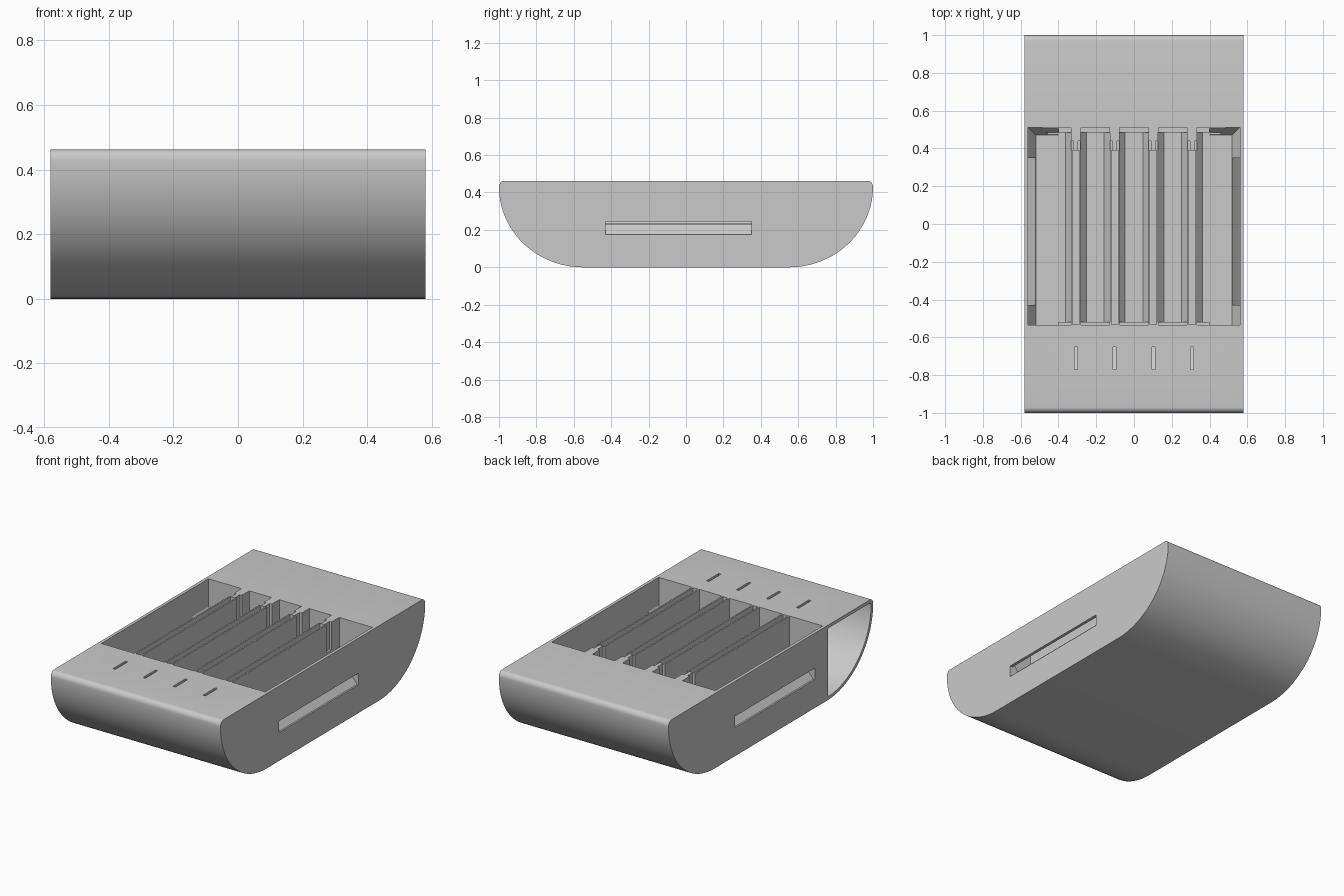
import bpy, bmesh, math

cube = bpy.data.objects.get("Cube")
if cube:
    bpy.data.objects.remove(cube, do_unlink=True)

HALF_W, TOP, FLOOR, ABOVE = 0.58, 0.4625, 0.23, 0.5
ARC_Y, ARC_Z, LIP = 0.55, 0.43, 0.03
SHADE = (0.59, 0.59, 0.59, 1)

grey = bpy.data.materials.new("plain grey")
grey.use_nodes = True
grey.diffuse_color = SHADE
grey.node_tree.nodes["Principled BSDF"].inputs["Base Color"].default_value = SHADE


def make(name, bm):
    bmesh.ops.recalc_face_normals(bm, faces=bm.faces)
    mesh = bpy.data.meshes.new(name)
    bm.to_mesh(mesh)
    bm.free()
    mesh.materials.append(grey)
    ob = bpy.data.objects.new(name, mesh)
    bpy.context.collection.objects.link(ob)
    return ob


def extrude_profile(name, points, x0, x1):
    bm = bmesh.new()
    face = bm.faces.new([bm.verts.new((x0, y, z)) for y, z in points])
    moved = bmesh.ops.extrude_face_region(bm, geom=[face])["geom"]
    verts = [v for v in moved if isinstance(v, bmesh.types.BMVert)]
    bmesh.ops.translate(bm, verts=verts, vec=(x1 - x0, 0, 0))
    return make(name, bm)


def stack(name, *layers):
    """Block lofted through rectangles, each given as (z, x0, x1, y0, y1)."""
    bm = bmesh.new()
    rings = [[bm.verts.new((x, y, z)) for x, y in ((x0, y0), (x1, y0), (x1, y1), (x0, y1))]
             for z, x0, x1, y0, y1 in layers]
    bm.faces.new(rings[0])
    bm.faces.new(rings[-1])
    for low, high in zip(rings, rings[1:]):
        for i in range(4):
            j = (i + 1) % 4
            bm.faces.new((low[i], low[j], high[j], high[i]))
    return make(name, bm)


def block(name, x0, x1, y0, y1, z0, z1):
    return stack(name, (z0, x0, x1, y0, y1), (z1, x0, x1, y0, y1))


def flip(side, z, x0, x1, y0, y1):
    return (z, x0, x1, y0, y1) if side > 0 else (z, -x1, -x0, y0, y1)


def end_curve(inset, steps=28):
    """Half of the side outline, from the flat base up to the rounded top lip."""
    pts = []
    for i in range(steps + 1):
        a = math.pi / 2 * i / steps
        pts.append((ARC_Y + (0.45 - inset) * math.sin(a), ARC_Z - (ARC_Z - inset) * math.cos(a)))
    for i in range(1, 9):
        a = math.pi / 2 * i / 8
        pts.append((1 - inset - LIP * (1 - math.cos(a)),
                    ARC_Z + (TOP - inset - ARC_Z) * math.sin(a)))
    return pts


# Boat-shaped housing
half = end_curve(0)
body = extrude_profile("housing", half + [(-y, z) for y, z in reversed(half)], -HALF_W, HALF_W)
cutters = []

# Hollow front end, open on one side
hollow = [(-y, z) for y, z in end_curve(0.02)]
hollow = [(-0.56, 0.02)] + hollow[1:] + [(-0.56, TOP - 0.02)]
cutters.append(extrude_profile("front_hollow", hollow, -0.62, 0.56))

# Five bays with chamfered floors, pinching the dividers near the back
for i in range(-2, 3):
    c = i * 0.205
    cutters.append(stack("bay", (FLOOR + 0.005, c - 0.047, c + 0.047, -0.52, 0.485),
                         (FLOOR + 0.04, c - 0.077, c + 0.077, -0.52, 0.485),
                         (ABOVE, c - 0.077, c + 0.077, -0.52, 0.485)))
    cutters.append(block("bay_rim", c - 0.076, c + 0.076, -0.535, 0.512, FLOOR + 0.05, ABOVE))
    cutters.append(block("bay_pinch", c - 0.091, c + 0.091, 0.39, 0.44, FLOOR + 0.06, ABOVE))

for s in (-1, 1):
    # Wide outer bays
    cutters.append(stack("outer_bay", flip(s, FLOOR, 0.40, 0.52, -0.534, 0.47),
                         flip(s, FLOOR + 0.06, 0.40, 0.56, -0.534, 0.512),
                         flip(s, ABOVE, 0.40, 0.56, -0.534, 0.512)))
    # Side slots, with a floor that falls away outwards
    cutters.append(stack("slot_ramp", flip(s, 0.175, 0.57, 0.62, -0.43, 0.35),
                         flip(s, FLOOR + 0.001, 0.52, 0.62, -0.43, 0.35),
                         flip(s, 0.246, 0.51, 0.62, -0.43, 0.35)))
    cutters.append(block("slot_inside", *sorted((s * 0.515, s * 0.561)), -0.43, 0.35,
                         FLOOR + 0.002, ABOVE))

# Channels inside the dividers, with indicator slits in line with them
for x in (-0.3075, -0.1025, 0.1025, 0.3075):
    cutters.append(block("divider_channel", x - 0.017, x + 0.017, -0.533, 0.388, FLOOR + 0.003, ABOVE))
    cutters.append(block("indicator_slit", x - 0.008, x + 0.008, -0.77, -0.65, 0.41, ABOVE))

# Carve everything out of the housing
for cutter in cutters:
    mod = body.modifiers.new("cut", "BOOLEAN")
    mod.operation = "DIFFERENCE"
    mod.solver = "EXACT"
    mod.object = cutter
    cutter.hide_render = True
graph = bpy.context.evaluated_depsgraph_get()
carved = bpy.data.meshes.new_from_object(body.evaluated_get(graph))
body.modifiers.clear()
body.data = carved
for cutter in cutters:
    bpy.data.objects.remove(cutter, do_unlink=True)
carved.materials.clear()
carved.materials.append(grey)
for poly in carved.polygons:
    poly.material_index = 0

bpy.ops.object.select_all(action="DESELECT")
body.select_set(True)
bpy.context.view_layer.objects.active = body
bpy.ops.object.shade_smooth_by_angle(angle=math.radians(30))
